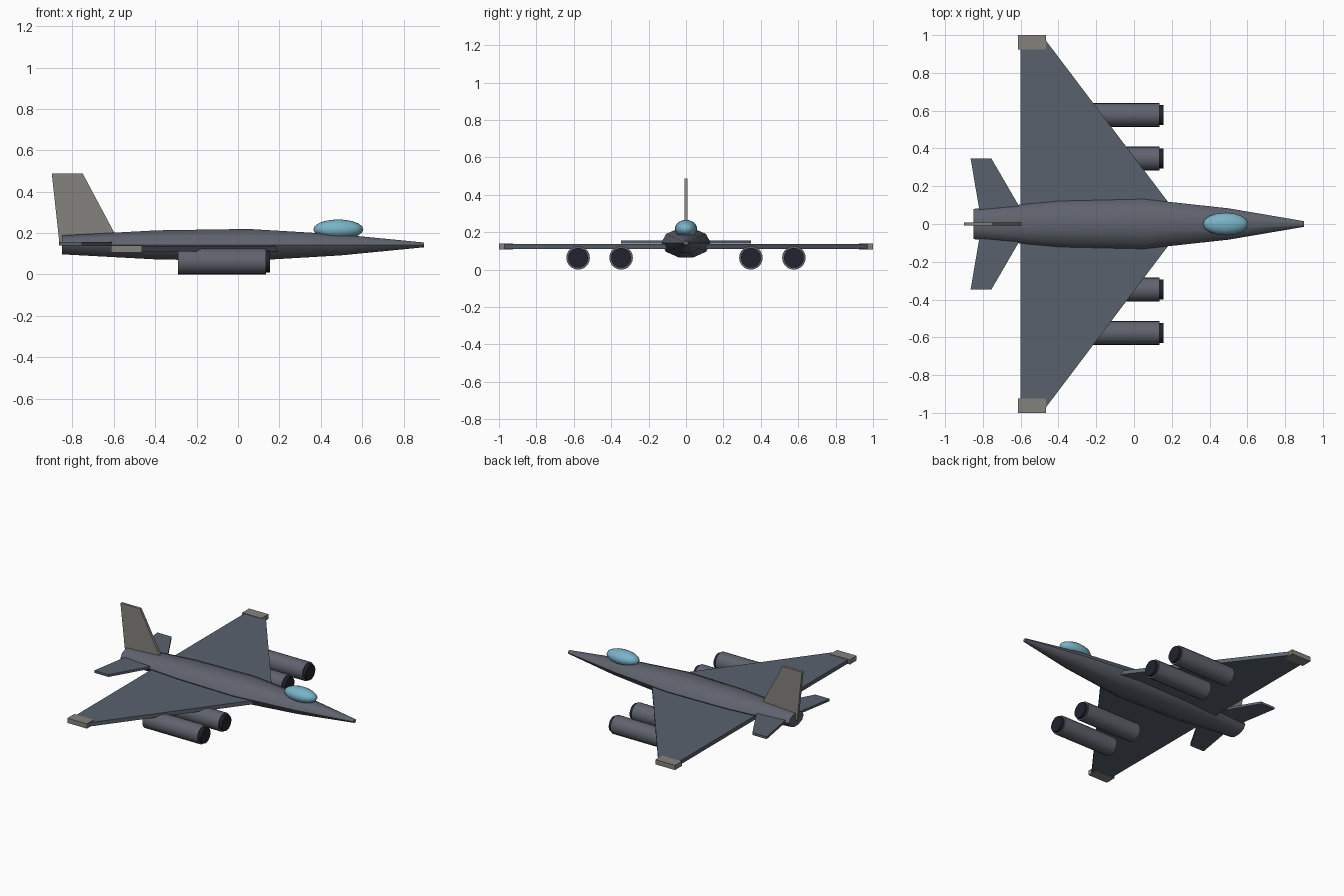
import bpy, math
from mathutils import Matrix

cube = bpy.data.objects.get("Cube")
if cube:
    bpy.data.objects.remove(cube, do_unlink=True)


def material(name, r, g, b):
    m = bpy.data.materials.new(name)
    m.use_nodes = True
    m.diffuse_color = (r, g, b, 1)
    m.node_tree.nodes["Principled BSDF"].inputs["Base Color"].default_value = (r, g, b, 1)
    return m


BODY = material("slate body", 0.115, 0.125, 0.155)
WING = material("slate wing", 0.10, 0.12, 0.155)
TRIM = material("warm grey trim", 0.23, 0.225, 0.21)
DARK = material("dark intake", 0.016, 0.016, 0.028)
GLASS = material("blue glass", 0.19, 0.45, 0.58)


def add_mesh(name, verts, faces, mat):
    mesh = bpy.data.meshes.new(name)
    mesh.from_pydata(verts, [], faces)
    mesh.materials.append(mat)
    obj = bpy.data.objects.new(name, mesh)
    bpy.context.collection.objects.link(obj)
    return obj


def smooth(obj):
    bpy.ops.object.select_all(action='DESELECT')
    obj.select_set(True)
    bpy.context.view_layer.objects.active = obj
    bpy.ops.object.shade_smooth_by_angle(angle=math.radians(50))


def loft(name, rings, sides, mat, y=0.0, z=0.0):
    """Skin elliptical rings (x, half width, half height) along x, capped."""
    verts = [(x, y + w * math.cos(2 * math.pi * i / sides),
              z + h * math.sin(2 * math.pi * i / sides))
             for x, w, h in rings for i in range(sides)]
    faces = []
    for r in range(len(rings) - 1):
        for i in range(sides):
            a, b = r * sides + i, r * sides + (i + 1) % sides
            faces.append((a, b, b + sides, a + sides))
    faces.append(tuple(reversed(range(sides))))
    faces.append(tuple(range(len(verts) - sides, len(verts))))
    obj = add_mesh(name, verts, faces, mat)
    # rings run from tail to nose, so outward is reversed here
    obj.data.update()
    smooth(obj)
    return obj


def plate(name, outline, low, high, mat, upright=False):
    """Extrude an outline in x-y between two heights, or in x-z across y."""
    n = len(outline)
    if upright:
        verts = [(a, t, b) for t in (low, high) for a, b in outline]
    else:
        verts = [(a, b, t) for t in (low, high) for a, b in outline]
    faces = [tuple(reversed(range(n))), tuple(range(n, 2 * n))]
    faces += [(i, (i + 1) % n, (i + 1) % n + n, i + n) for i in range(n)]
    # keep normals outward whichever way the outline winds
    area = sum(outline[i][0] * outline[(i + 1) % n][1]
               - outline[(i + 1) % n][0] * outline[i][1] for i in range(n))
    if (area < 0) != upright:
        faces = [tuple(reversed(f)) for f in faces]
    return add_mesh(name, verts, faces, mat)


# Fuselage
loft("fuselage", [(-0.85, 0.08, 0.048), (-0.39, 0.122, 0.074), (0.05, 0.132, 0.081),
                  (0.5, 0.083, 0.053), (0.9, 0.015, 0.012)], 10, BODY, z=0.143)

# Canopy
bpy.ops.mesh.primitive_uv_sphere_add(segments=16, ring_count=10, location=(0.485, 0, 0.218))
canopy = bpy.context.object
canopy.name = "canopy"
canopy.data.transform(Matrix.Diagonal((0.121, 0.06, 0.048, 1)))
canopy.data.materials.append(GLASS)
smooth(canopy)

# Tail fin
plate("tail_fin", [(-0.862, 0.14), (-0.565, 0.14), (-0.75, 0.487), (-0.9, 0.487)],
      -0.009, 0.009, TRIM, upright=True)

for side, s in (("left", 1), ("right", -1)):
    # Delta wing
    plate(side + "_wing", [(-0.6, s * 0.08), (0.208, s * 0.08),
                           (-0.473, s * 0.98), (-0.6, s * 0.98)], 0.11, 0.137, WING)
    # Wing tip cap
    plate(side + "_wing_tip", [(-0.615, s * 0.925), (-0.465, s * 0.925),
                               (-0.465, s), (-0.615, s)], 0.107, 0.14, TRIM)
    # Tailplane
    plate(side + "_tailplane", [(-0.813, s * 0.04), (-0.577, s * 0.04),
                                (-0.755, s * 0.347), (-0.865, s * 0.347)], 0.14, 0.156, WING)
    # Engines with dark intakes
    for place, y in (("inner", 0.347), ("outer", 0.577)):
        loft(f"{side}_{place}_engine", [(-0.29, 0.063, 0.063), (0.135, 0.063, 0.063)],
             20, BODY, y=s * y, z=0.063)
        loft(f"{side}_{place}_intake", [(0.12, 0.053, 0.053), (0.155, 0.053, 0.053)],
             20, DARK, y=s * y, z=0.063)
